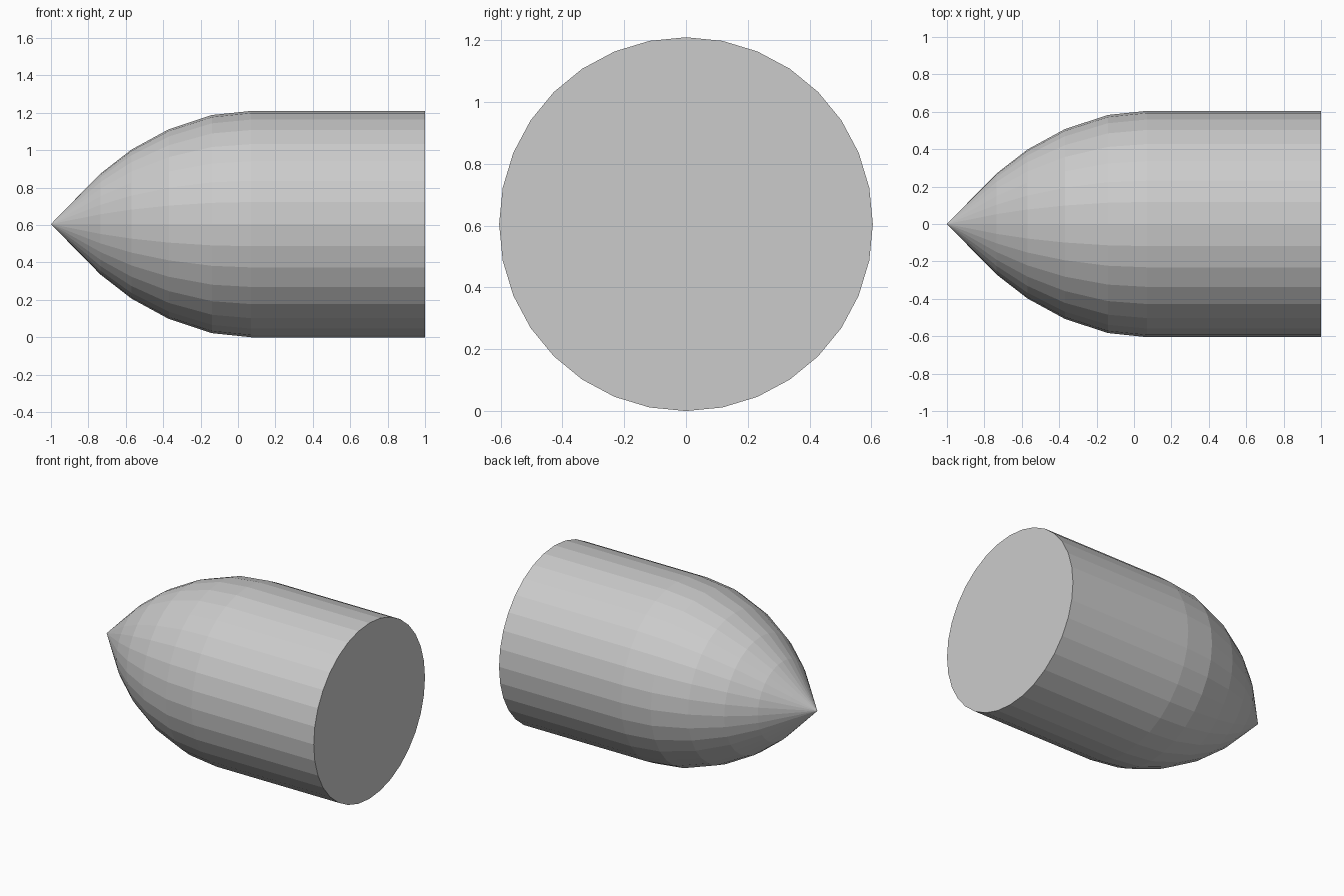
import bpy, bmesh, math

if "Cube" in bpy.data.objects:
    bpy.data.objects.remove(bpy.data.objects["Cube"])

SIDES = 32
R = 0.605
# (x, radius) rings from behind the tip to the flat base
profile = [(-0.87, 0.133), (-0.735, 0.27), (-0.57, 0.398), (-0.37, 0.507),
           (-0.14, 0.583), (0.07, R), (1.0, R)]

bm = bmesh.new()
tip = bm.verts.new((-1, 0, R))
rings = []
for x, r in profile:
    rings.append([bm.verts.new((x, r * math.sin(2 * math.pi * i / SIDES),
                                R + r * math.cos(2 * math.pi * i / SIDES)))
                  for i in range(SIDES)])

# pointed nose, body walls and flat base
for i in range(SIDES):
    j = (i + 1) % SIDES
    bm.faces.new((tip, rings[0][i], rings[0][j]))
    for a, b in zip(rings, rings[1:]):
        bm.faces.new((a[i], b[i], b[j], a[j]))
bm.faces.new(rings[-1])
bmesh.ops.recalc_face_normals(bm, faces=bm.faces)

mesh = bpy.data.meshes.new("pointed_cylinder")
bm.to_mesh(mesh)
bm.free()
bpy.context.collection.objects.link(bpy.data.objects.new("pointed_cylinder", mesh))
